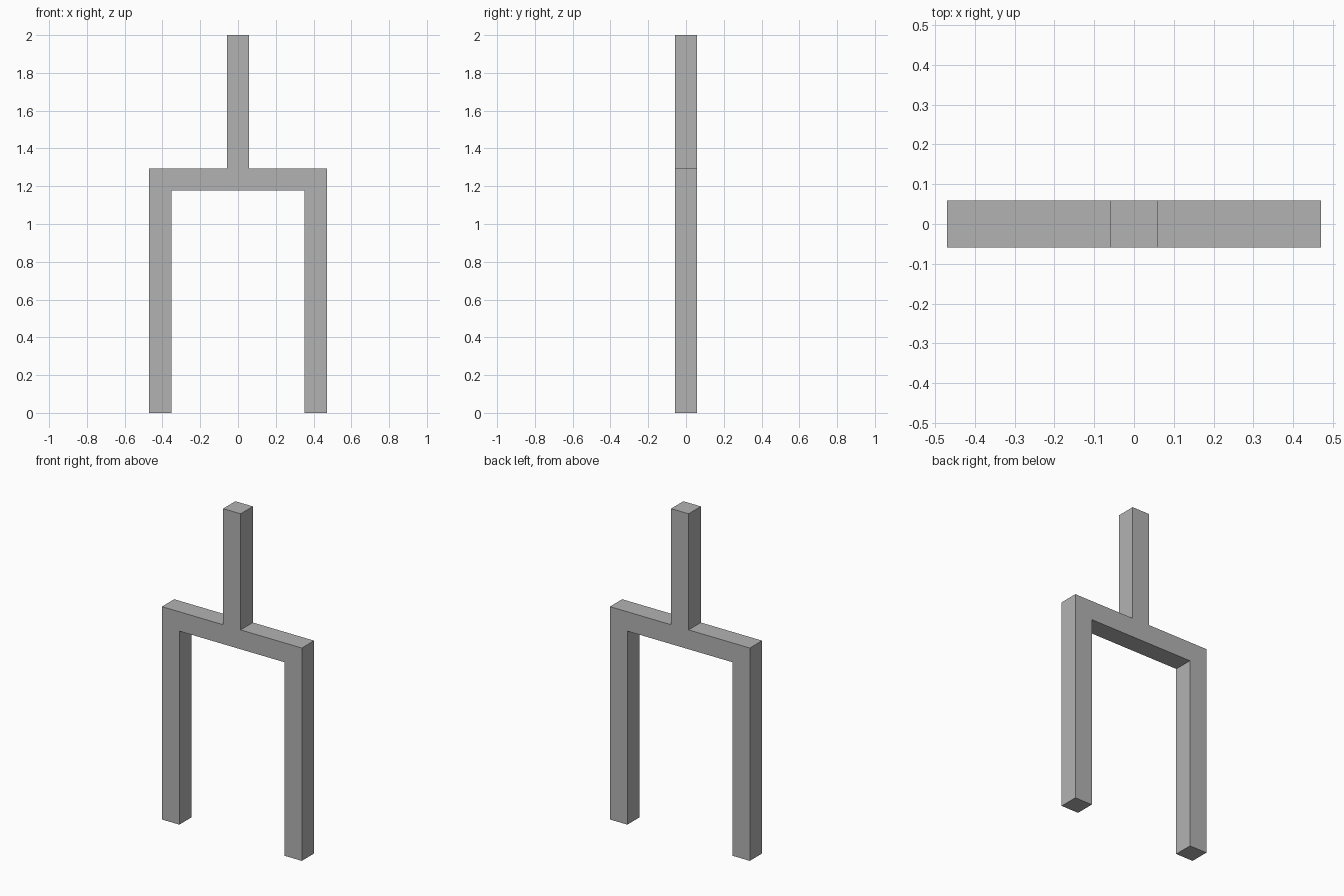
import bpy
import bmesh

cube = bpy.data.objects.get("Cube")
if cube:
    bpy.data.objects.remove(cube, do_unlink=True)

# Everything is laid out on multiples of the square bar thickness
BAR = 2 / 17
HALF = BAR / 2

grey = bpy.data.materials.new("plain_grey")
grey.use_nodes = True
colour = (0.45, 0.45, 0.45, 1)
grey.diffuse_color = colour
grey.node_tree.nodes["Principled BSDF"].inputs["Base Color"].default_value = colour

# Left half of the outline, in bar units, from the stem top to the inner leg top
half_outline = [(0.5, 17), (0.5, 11), (4, 11), (4, 0), (3, 0), (3, 10)]
outline = half_outline + [(-x, z) for x, z in reversed(half_outline)]

# Fork: stem, crossbar and two legs as one extruded profile
bm = bmesh.new()
front = bm.faces.new([bm.verts.new((x * BAR, -HALF, z * BAR)) for x, z in outline])
extruded = bmesh.ops.extrude_face_region(bm, geom=[front], use_keep_orig=True)
back_verts = [g for g in extruded["geom"] if isinstance(g, bmesh.types.BMVert)]
bmesh.ops.translate(bm, verts=back_verts, vec=(0, BAR, 0))
bmesh.ops.recalc_face_normals(bm, faces=bm.faces)

mesh = bpy.data.meshes.new("two_legged_fork")
bm.to_mesh(mesh)
bm.free()
mesh.materials.append(grey)
fork = bpy.data.objects.new("two_legged_fork", mesh)
bpy.context.collection.objects.link(fork)
